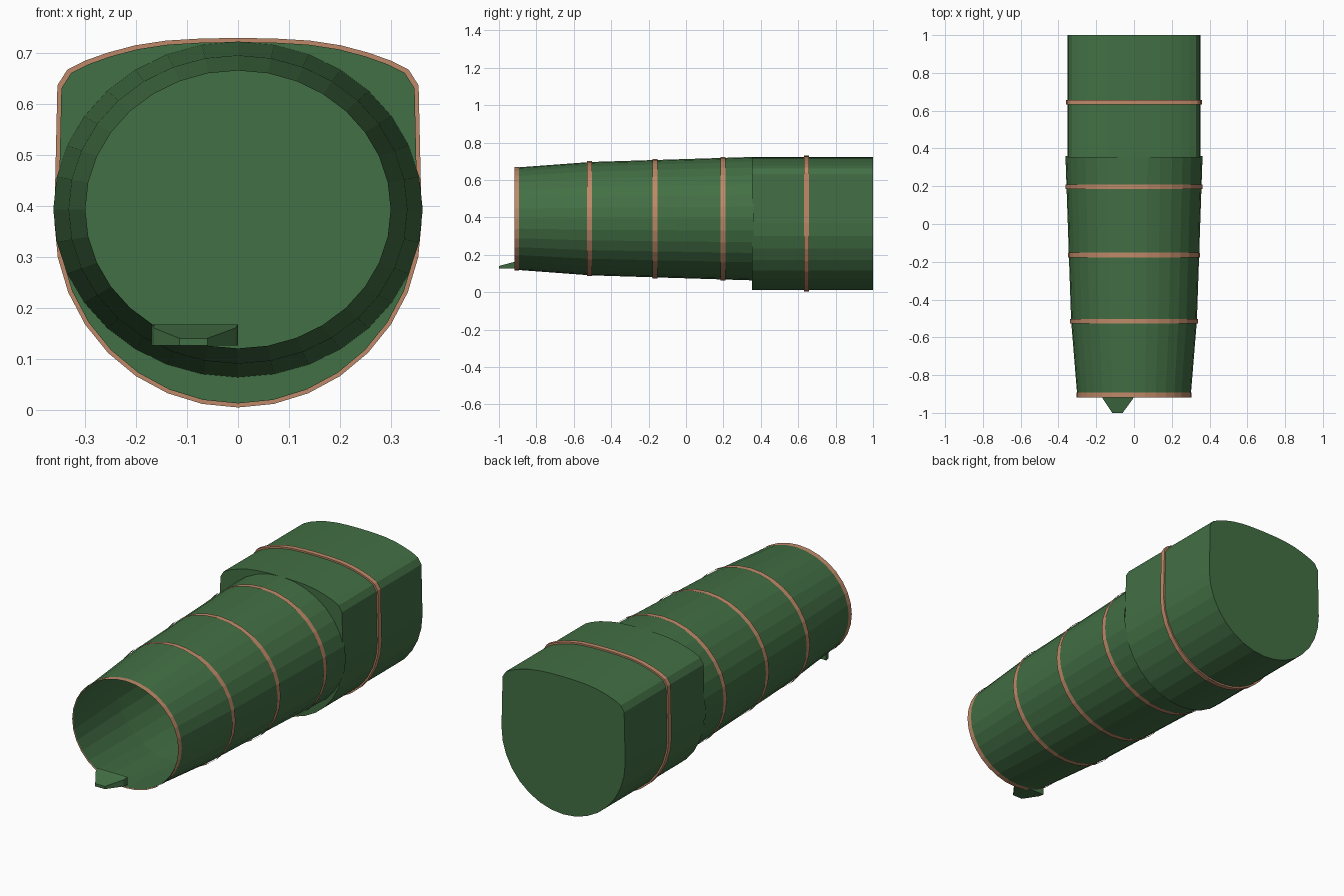
import bpy, bmesh
from math import sin, cos, pi

if "Cube" in bpy.data.objects:
    bpy.data.objects.remove(bpy.data.objects["Cube"])

N = 32
CZ = 0.393  # height of the tube axis


def material(name, color):
    m = bpy.data.materials.new(name)
    m.diffuse_color = color
    m.use_nodes = True
    m.node_tree.nodes["Principled BSDF"].inputs["Base Color"].default_value = m.diffuse_color
    return m


GREEN = material("green", (0.055, 0.16, 0.058, 1))
COPPER = material("copper", (0.52, 0.25, 0.14, 1))


def loft(name, rings, mat, caps=False, loop=False):
    """Skin a list of equal-length rings of points."""
    bm = bmesh.new()
    vs = [[bm.verts.new(p) for p in r] for r in rings]
    pairs = list(zip(vs, vs[1:]))
    if loop:
        pairs.append((vs[-1], vs[0]))
    for a, b in pairs:
        n = len(a)
        for i in range(n):
            j = (i + 1) % n
            bm.faces.new((a[i], a[j], b[j], b[i]))
    if caps:
        bm.faces.new(vs[0])
        bm.faces.new(vs[-1])
    bmesh.ops.recalc_face_normals(bm, faces=bm.faces)
    me = bpy.data.meshes.new(name)
    bm.to_mesh(me)
    bm.free()
    me.materials.append(mat)
    ob = bpy.data.objects.new(name, me)
    bpy.context.collection.objects.link(ob)
    return ob


def oval(y, rx, rz):
    return [(rx * sin(2 * pi * i / N), y, CZ + rz * cos(2 * pi * i / N)) for i in range(N)]


# Tapered open tube: (y, half width, half height)
STATIONS = [(-0.915, 0.300, 0.273), (-0.51, 0.333, 0.303), (0.36, 0.363, 0.330)]
loft("tube", [oval(*s) for s in STATIONS], GREEN)


def radii(y):
    for (y0, a0, b0), (y1, a1, b1) in zip(STATIONS, STATIONS[1:]):
        if y <= y1:
            t = (y - y0) / (y1 - y0)
            return a0 + t * (a1 - a0), b0 + t * (b1 - b0)


# Thin bands around the tube
for k, y in enumerate((-0.905, -0.515, -0.165, 0.197)):
    rx, rz = radii(y)
    g = 0.003 if k == 0 else 0.005
    loft(f"tube_band_{k + 1}", [oval(y + d, rx + g, rz + g) for d in (-0.013, 0.013)], COPPER)

# Rear housing: flat-arched top, straight sides, round bottom
TOP = [(0, .722), (.07, .721), (.138, .717), (.197, .708), (.25, .694),
       (.295, .678), (.328, .661), (.347, .631)]
BOTTOM = [(.353 * sin(k * pi / 16), .37 - .358 * cos(k * pi / 16)) for k in range(8, -1, -1)]
RIGHT = TOP + BOTTOM
PROFILE = RIGHT + [(-x, z) for x, z in RIGHT[-2:0:-1]]


def section(y, grow=0.0):
    s, t = 1 + grow / 0.353, 1 + grow / 0.355
    return [(x * s, y, 0.367 + (z - 0.367) * t) for x, z in PROFILE]


loft("rear_housing", [section(0.352), section(1.0)], GREEN, caps=True)
loft("housing_band", [section(0.632), section(0.632, 0.008),
                      section(0.657, 0.008), section(0.657)], COPPER, loop=True)

# Small wedge tab under the mouth
tab = [[(x, y, z) for x, z in ((x0, zb), (x1, zb), (x1, zt), (x0, zt))]
       for y, x0, x1, zb, zt in ((-0.90, -0.17, 0.0, 0.126, 0.167),
                                 (-0.925, -0.165, -0.005, 0.126, 0.160),
                                 (-1.0, -0.115, -0.06, 0.126, 0.140))]
loft("mouth_tab", tab, GREEN, caps=True)
